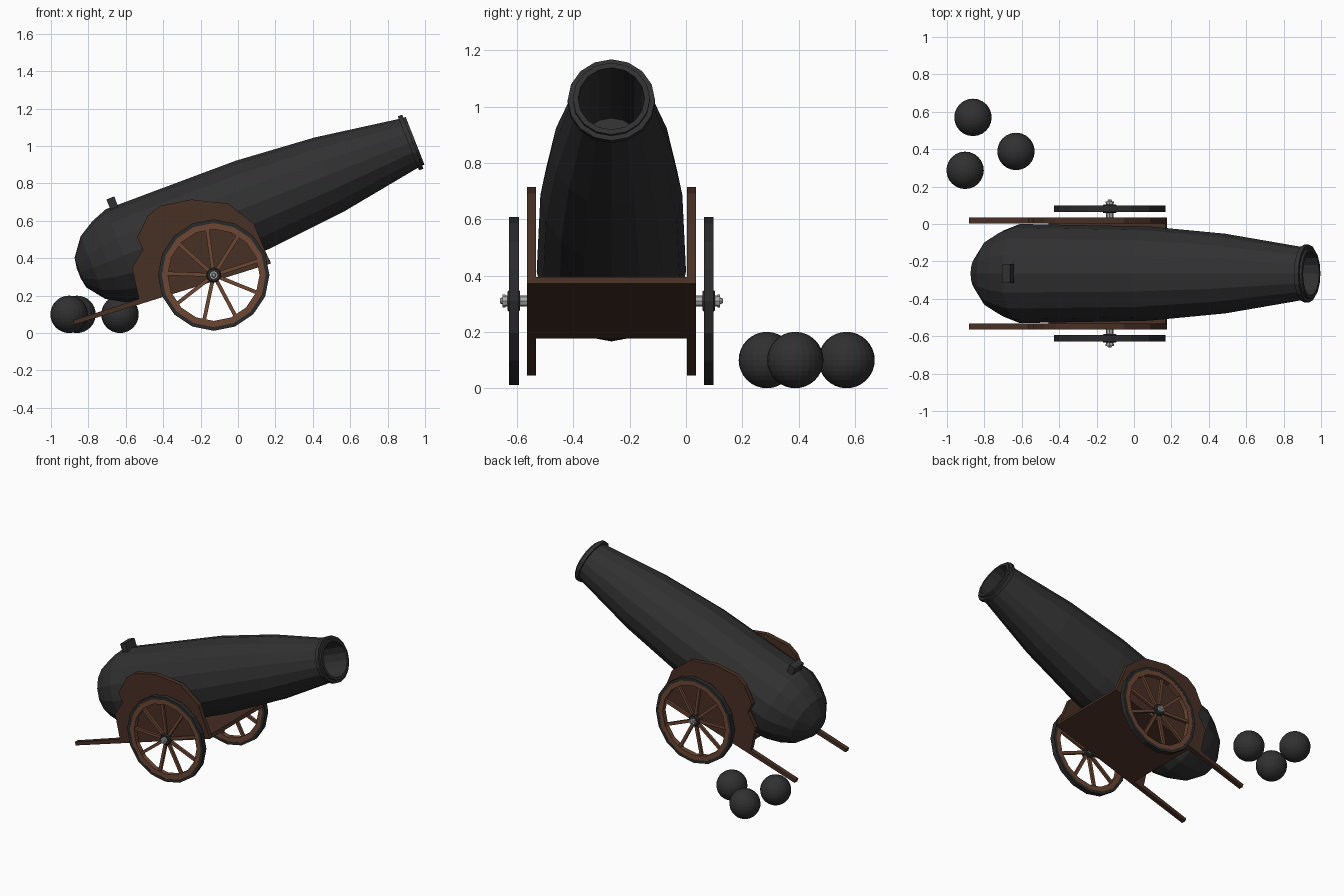
import bpy, bmesh, math
from mathutils import Vector, Matrix

if "Cube" in bpy.data.objects:
    bpy.data.objects.remove(bpy.data.objects["Cube"])

MID = -0.265                      # the gun's centre line in y
A = math.radians(21.5)            # barrel elevation
X, Y, Z = Vector((1, 0, 0)), Vector((0, 1, 0)), Vector((0, 0, 1))
U = Vector((math.cos(A), 0, math.sin(A)))     # along the barrel
N = Vector((-math.sin(A), 0, math.cos(A)))    # up from the barrel
BREECH = Vector((-0.61, MID, 0.415))


def material(name, rgb):
    m = bpy.data.materials.new(name)
    m.diffuse_color = (*rgb, 1)
    m.use_nodes = True
    m.node_tree.nodes["Principled BSDF"].inputs["Base Color"].default_value = m.diffuse_color
    return m


IRON = material("dark iron", (0.030, 0.030, 0.031))
TYRE = material("tyre iron", (0.022, 0.023, 0.022))
DARK = material("dark wood", (0.064, 0.029, 0.018))
WOOD = material("wheel wood", (0.150, 0.062, 0.034))
STEEL = material("bright steel", (0.40, 0.41, 0.41))


def finish(name, bm, mat):
    bmesh.ops.recalc_face_normals(bm, faces=bm.faces)
    me = bpy.data.meshes.new(name)
    bm.to_mesh(me)
    bm.free()
    me.materials.append(mat)
    ob = bpy.data.objects.new(name, me)
    bpy.context.collection.objects.link(ob)
    return ob


def lathe(name, profile, origin, axis, up, sides, mat, ring=False):
    """Spin (distance, radius) points round an axis; ring closes the profile."""
    bm = bmesh.new()
    side = axis.cross(up)
    rows = []
    for t, r in profile:
        rows.append([bm.verts.new(origin + axis * t + r * (
            up * math.cos(2 * math.pi * i / sides) + side * math.sin(2 * math.pi * i / sides)))
            for i in range(sides)])
    pairs = list(zip(rows, rows[1:])) + ([(rows[-1], rows[0])] if ring else [])
    for a, b in pairs:
        for i in range(sides):
            j = (i + 1) % sides
            bm.faces.new((a[i], a[j], b[j], b[i]))
    if not ring:
        bm.faces.new(rows[0])
        bm.faces.new(rows[-1])
    return finish(name, bm, mat)


def slab(name, outline, y0, y1, mat):
    """Extrude an x-z outline from y0 to y1."""
    bm = bmesh.new()
    face = bm.faces.new([bm.verts.new((x, y0, z)) for x, z in outline])
    ext = bmesh.ops.extrude_face_region(bm, geom=[face])
    bmesh.ops.translate(bm, vec=(0, y1 - y0, 0),
                        verts=[v for v in ext["geom"] if isinstance(v, bmesh.types.BMVert)])
    return finish(name, bm, mat)


def add_box(bm, centre, size, angle):
    """Box turned about y so its long side follows the angle."""
    bmesh.ops.create_cube(bm, size=1, matrix=Matrix.Translation(centre)
                          @ Matrix.Rotation(-angle, 4, 'Y') @ Matrix.Diagonal((*size, 1)))


# Barrel: rounded breech, taper, muzzle flange and hollow bore
lathe("barrel", [(-0.26, 0.03), (-0.25, 0.085), (-0.178, 0.18), (-0.09, 0.232), (0.0, 0.265),
                 (0.74, 0.252), (1.18, 0.213), (1.635, 0.140), (1.635, 0.155), (1.660, 0.155),
                 (1.660, 0.137), (1.673, 0.137), (1.673, 0.118), (1.20, 0.112)],
      BREECH, U, N, 16, IRON)

# Vent block on top of the breech
bm = bmesh.new()
add_box(bm, BREECH + U * 0.045 + N * 0.27, (0.045, 0.10, 0.085), A)
finish("vent_block", bm, IRON)


# Carriage cheeks: shaped plates with a thin trail on one straight lower edge
def edge(x):
    return 0.045 + 0.311 * (x + 0.875)


cheek = [(-0.875, edge(-0.875)), (0.176, edge(0.176)), (0.13, 0.475), (0.085, 0.585),
         (-0.053, 0.692), (-0.25, 0.714), (-0.417, 0.68), (-0.48, 0.63), (-0.54, 0.51),
         (-0.508, 0.447), (-0.567, 0.35), (-0.53, edge(-0.53) + 0.03), (-0.882, edge(-0.882) + 0.025)]
for label, s in (("front", -1), ("back", 1)):
    slab(label + "_cheek", cheek, MID + s * 0.268, MID + s * 0.300, DARK)

# Sloping floor board between the cheeks
slab("floor_board", [(-0.45, edge(-0.45)), (0.176, edge(0.176)),
                     (0.168, edge(0.168) + 0.025), (-0.458, edge(-0.458) + 0.025)],
     MID - 0.27, MID + 0.27, DARK)

# Wheels: iron tyre, wooden rim and spokes, iron hub, steel axle end
for label, s in (("front", -1), ("back", 1)):
    c = Vector((-0.13, MID + s * 0.346, 0.31))
    out = Y * s
    lathe(label + "_tyre", [(-0.0175, 0.278), (-0.0175, 0.298), (0.0175, 0.298), (0.0175, 0.278)],
          c, out, Z, 16, TYRE, ring=True)
    lathe(label + "_rim", [(-0.0165, 0.245), (-0.0165, 0.282), (0.0165, 0.282), (0.0165, 0.245)],
          c, out, Z, 16, WOOD, ring=True)
    bm = bmesh.new()
    for k in range(9):
        a = math.radians(98 + 40 * k)
        add_box(bm, c + 0.14 * (X * math.cos(a) + Z * math.sin(a)), (0.23, 0.018, 0.02), a)
    finish(label + "_spokes", bm, WOOD)
    lathe(label + "_hub", [(-0.022, 0.034), (-0.014, 0.04), (0.014, 0.04), (0.022, 0.034)],
          c, out, Z, 12, TYRE)
    lathe(label + "_axle_end", [(-0.06, 0.02), (0.03, 0.02), (0.03, 0.023), (0.04, 0.023),
                                (0.04, 0.013), (0.05, 0.008)], c, out, Z, 8, STEEL)

# Three cannonballs on the ground
for i, (x, y) in enumerate([(-0.861, 0.57), (-0.631, 0.388), (-0.903, 0.287)]):
    bm = bmesh.new()
    bmesh.ops.create_uvsphere(bm, u_segments=24, v_segments=16, radius=0.1,
                              matrix=Matrix.Translation((x, y, 0.1)))
    finish("cannonball_%d" % (i + 1), bm, IRON)
